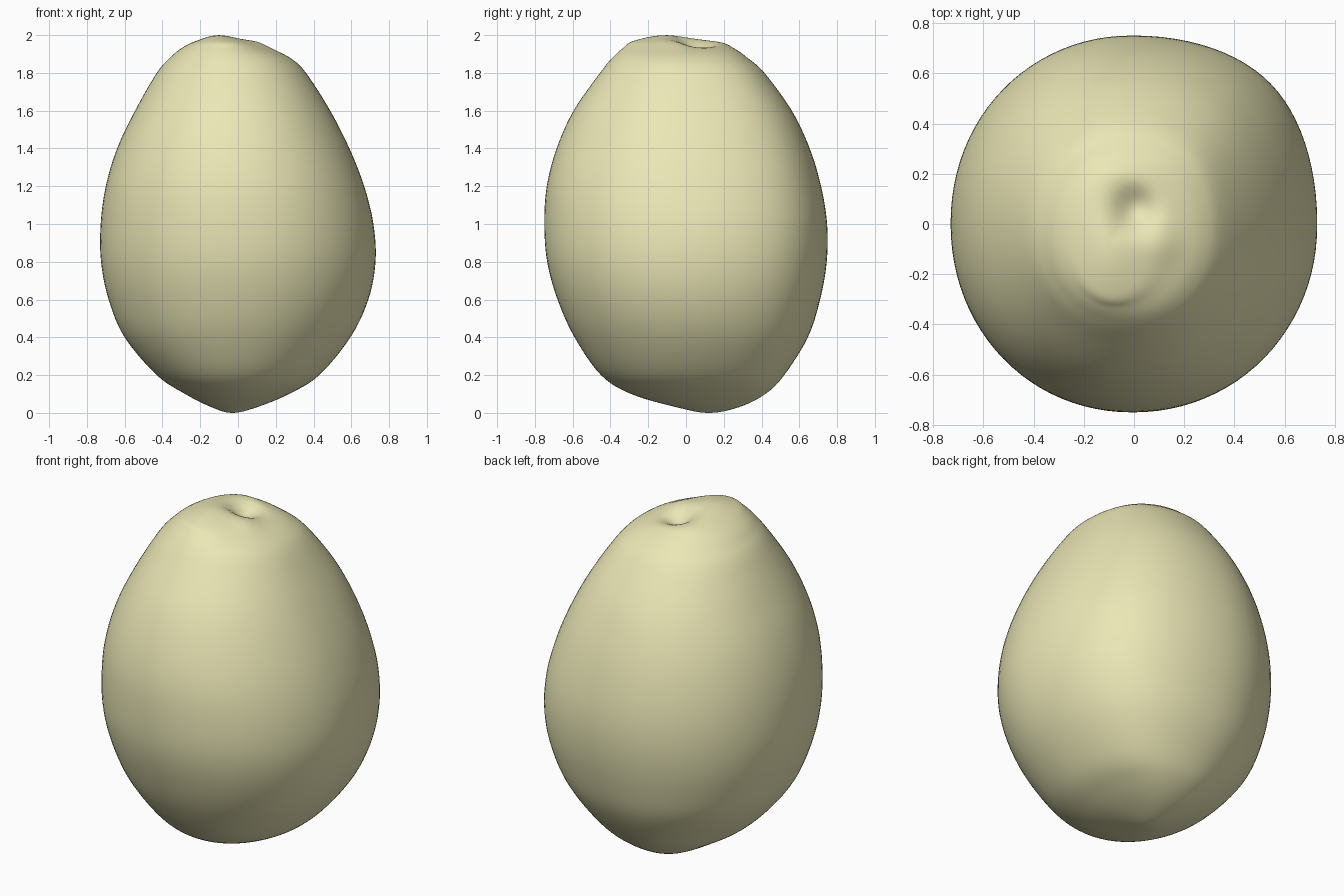
import bpy, bmesh, math

if "Cube" in bpy.data.objects:
    bpy.data.objects.remove(bpy.data.objects["Cube"])

# Profile levels: z, x min, x max, y min, y max
LEVELS = [
    (0.00, -0.03, -0.03, 0.12, 0.12),
    (0.03, -0.14, 0.10, -0.05, 0.28),
    (0.10, -0.28, 0.27, -0.29, 0.42),
    (0.20, -0.43, 0.43, -0.45, 0.52),
    (0.40, -0.60, 0.595, -0.59, 0.645),
    (0.60, -0.685, 0.69, -0.68, 0.71),
    (0.80, -0.725, 0.728, -0.735, 0.745),
    (1.00, -0.727, 0.717, -0.75, 0.747),
    (1.20, -0.70, 0.668, -0.737, 0.715),
    (1.40, -0.64, 0.59, -0.685, 0.655),
    (1.60, -0.545, 0.488, -0.595, 0.56),
    (1.80, -0.43, 0.36, -0.455, 0.415),
    (1.88, -0.36, 0.275, -0.39, 0.325),
    (1.93, -0.30, 0.165, -0.335, 0.255),
    (1.97, -0.22, 0.05, -0.275, 0.16),
    (2.00, -0.10, -0.10, -0.10, -0.10),
]
SEGMENTS, STEPS = 96, 6


def mirrored(row):
    """Level on the far side of a pole, so the ends stay rounded."""
    z, x0, x1, y0, y1 = row
    return (z, x1, x0, y1, y0)


def spline(p, t):
    return [0.5 * (2 * b + (c - a) * t + (2 * a - 5 * b + 4 * c - d) * t * t
                   + (3 * b - a - 3 * c + d) * t ** 3) for a, b, c, d in zip(*p)]


def bump(x, y, cx, cy, r):
    return math.exp(-((x - cx) ** 2 + (y - cy) ** 2) / r ** 2)


def point(level, angle):
    z, x0, x1, y0, y1 = level
    # Slightly squared section, fullest at the back right
    n = 2.06 + 0.3 * max(0, math.cos(angle - math.pi / 4)) ** 4
    c, s = math.cos(angle), math.sin(angle)
    x = (x0 + x1) / 2 + (x1 - x0) / 2 * math.copysign(abs(c) ** (2 / n), c)
    y = (y0 + y1) / 2 + (y1 - y0) / 2 * math.copysign(abs(s) ** (2 / n), s)
    # Stem dimple with a small swelling beside it
    if z > 1.5:
        z += 0.012 * bump(x, y, 0.11, -0.08, 0.08) - 0.07 * bump(x, y, 0.0, 0.06, 0.085)
    return (x, y, z)


# Interpolated levels from bottom to top
keys = [mirrored(LEVELS[1])] + LEVELS + [mirrored(LEVELS[-2])]
levels = [spline(keys[i:i + 4], k / STEPS)
          for i in range(len(LEVELS) - 1) for k in range(STEPS)][1:]

# Fruit body skin
bm = bmesh.new()
rings = [[bm.verts.new(point(l, 2 * math.pi * j / SEGMENTS)) for j in range(SEGMENTS)]
         for l in levels]
for a, b in zip(rings, rings[1:]):
    for j in range(SEGMENTS):
        k = (j + 1) % SEGMENTS
        bm.faces.new((a[j], a[k], b[k], b[j]))
bottom = bm.verts.new(point(LEVELS[0], 0))
top = bm.verts.new(point(LEVELS[-1], 0))
for j in range(SEGMENTS):
    k = (j + 1) % SEGMENTS
    bm.faces.new((bottom, rings[0][k], rings[0][j]))
    bm.faces.new((top, rings[-1][j], rings[-1][k]))
for f in bm.faces:
    f.smooth = True
mesh = bpy.data.meshes.new("fruit_body")
bm.to_mesh(mesh)
bm.free()
fruit = bpy.data.objects.new("fruit_body", mesh)
bpy.context.collection.objects.link(fruit)

# Pale yellow-green skin
skin = bpy.data.materials.new("pale_skin")
skin.diffuse_color = (0.83, 0.80, 0.47, 1)
skin.use_nodes = True
skin.node_tree.nodes["Principled BSDF"].inputs["Base Color"].default_value = skin.diffuse_color
mesh.materials.append(skin)
